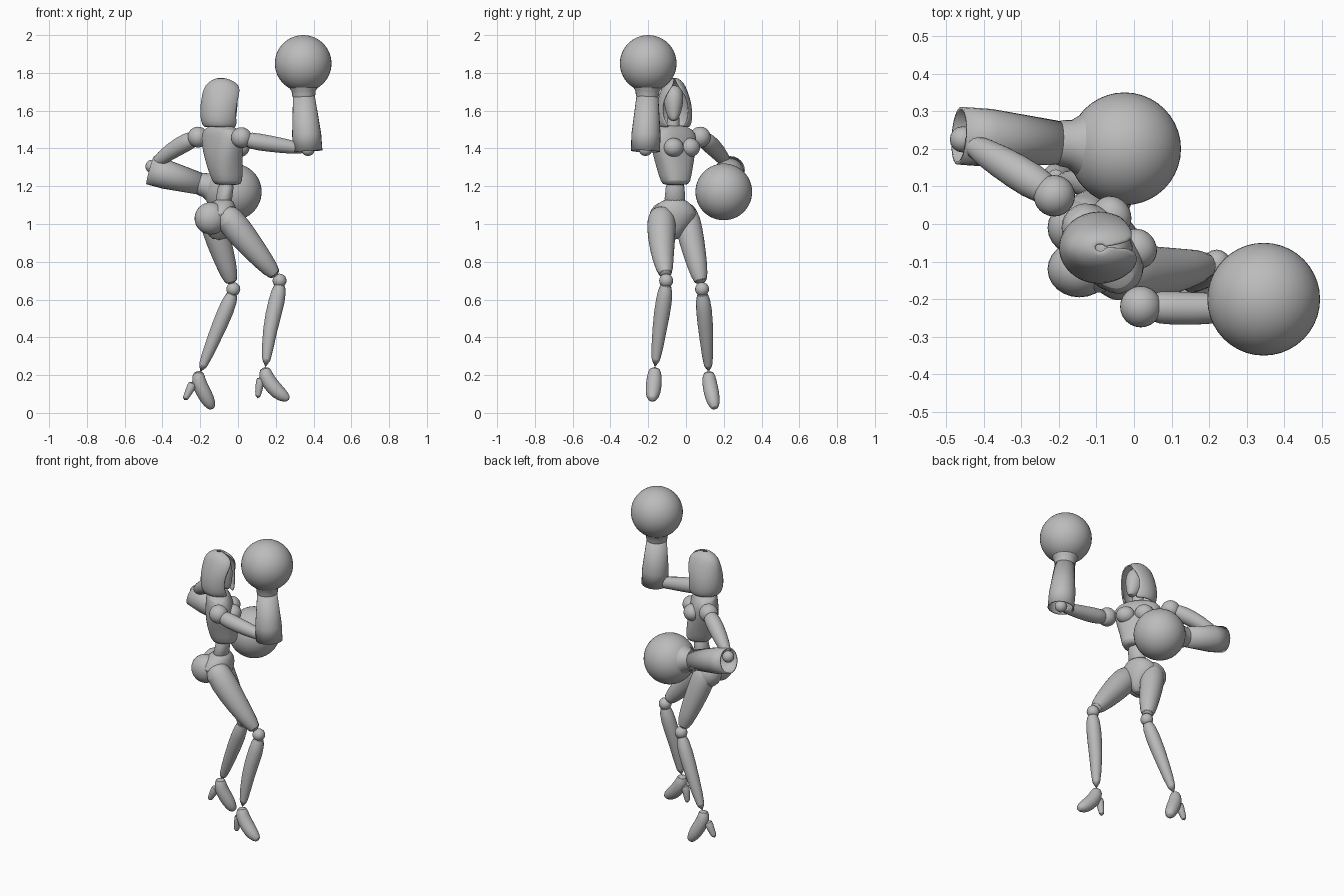
import bpy
import bmesh
import math
from mathutils import Vector, Matrix

cube = bpy.data.objects.get("Cube")
if cube:
    bpy.data.objects.remove(cube, do_unlink=True)

grey = bpy.data.materials.new("plain_grey")
grey.use_nodes = True
grey.diffuse_color = (0.5, 0.5, 0.5, 1)
grey.node_tree.nodes["Principled BSDF"].inputs["Base Color"].default_value = (0.5, 0.5, 0.5, 1)
parts = []


def finish(name, bm, subdiv=0, thick=0):
    bmesh.ops.recalc_face_normals(bm, faces=bm.faces)
    mesh = bpy.data.meshes.new(name)
    bm.to_mesh(mesh)
    bm.free()
    mesh.materials.append(grey)
    ob = bpy.data.objects.new(name, mesh)
    bpy.context.collection.objects.link(ob)
    if thick:
        mod = ob.modifiers.new("wall", 'SOLIDIFY')
        mod.thickness = thick
        mod.offset = -1
    if subdiv:
        ob.modifiers.new("smooth", 'SUBSURF').levels = subdiv
        ob.modifiers["smooth"].render_levels = subdiv
    parts.append(ob)
    return ob


def loft(name, rings, closed=True, caps=True, subdiv=0, thick=0):
    """Skin a list of point rings."""
    bm = bmesh.new()
    rows = [[bm.verts.new(p) for p in ring] for ring in rings]
    n = len(rows[0])
    for a, b in zip(rows, rows[1:]):
        for i in range(n if closed else n - 1):
            j = (i + 1) % n
            bm.faces.new((a[i], a[j], b[j], b[i]))
    if caps:
        bm.faces.new(rows[0])
        bm.faces.new(rows[-1])
    return finish(name, bm, subdiv, thick)


def tube(name, path, sides=16, caps=True, subdiv=1, thick=0):
    """Round limb through (x, y, z, radius) points."""
    pts = [Vector(p[:3]) for p in path]
    rings = []
    side = None
    for i, p in enumerate(pts):
        t = (pts[min(i + 1, len(pts) - 1)] - pts[max(i - 1, 0)]).normalized()
        if side is None:
            side = t.cross(Vector((0, 1, 0)))
        side = (side - t * side.dot(t)).normalized()
        up = t.cross(side)
        r = path[i][3]
        rings.append([p + r * (side * math.cos(a) + up * math.sin(a))
                      for a in (2 * math.pi * k / sides for k in range(sides))])
    return loft(name, rings, caps=caps, subdiv=subdiv, thick=thick)


def body(name, levels, power=0.85, sides=24):
    """Stack of (x, y, z, half depth, half width, yaw degrees) rings."""
    rings = []
    for x, y, z, d, w, yaw in levels:
        rot = Matrix.Rotation(math.radians(yaw), 3, 'Z')
        ring = []
        for k in range(sides):
            a = 2 * math.pi * k / sides
            c, s = math.cos(a), math.sin(a)
            v = Vector((d * math.copysign(abs(c) ** power, c),
                        w * math.copysign(abs(s) ** power, s), 0))
            ring.append(Vector((x, y, z)) + rot @ v)
        rings.append(ring)
    return loft(name, rings, subdiv=1)


def ball(name, centre, size, yaw=0, seg=24):
    """Sphere or ellipsoid."""
    if not isinstance(size, tuple):
        size = (size,) * 3
    bm = bmesh.new()
    mat = (Matrix.Translation(centre) @ Matrix.Rotation(math.radians(yaw), 4, 'Z')
           @ Matrix.Diagonal((*size, 1)))
    bmesh.ops.create_uvsphere(bm, u_segments=seg, v_segments=seg * 2 // 3, radius=1, matrix=mat)
    return finish(name, bm)


# Trunk
TURN = 38
body("ribcage", [(-.055, -.055, 1.205, .06, .06, 25), (-.055, -.055, 1.22, .078, .075, 28),
                 (-.07, -.06, 1.3, .088, .095, 33), (-.08, -.065, 1.38, .088, .122, TURN),
                 (-.085, -.065, 1.46, .078, .142, TURN), (-.09, -.07, 1.5, .065, .125, TURN),
                 (-.09, -.07, 1.525, .04, .06, TURN)])
body("waist", [(-.06, -.057, 1.23, .045, .055, 20), (-.07, -.058, 1.16, .04, .05, 12),
               (-.08, -.06, 1.1, .05, .065, 5)], 1)
body("pelvis", [(-.075, -.06, 1.135, .045, .055, 5), (-.085, -.062, 1.1, .07, .095, 5),
                (-.1, -.065, 1.06, .095, .13, 5), (-.11, -.065, 1.0, .095, .1, 5),
                (-.1, -.065, .95, .065, .05, 5), (-.1, -.065, .915, .035, .022, 5)], 1)
rot = Matrix.Rotation(math.radians(TURN), 3, 'Z')
for tag, s in (("left", 1), ("right", -1)):
    ball(tag + "_bust", Vector((-.08, -.065, 1.405)) + rot @ Vector((.07, s * .055, 0)),
         (.05, .055, .05), TURN)
    ball(tag + "_buttock", (-.145, -.065 + s * .055, 1.03), (.085, .075, .085))

# Head and hood
tube("neck", [(-.09, -.07, 1.48, .045), (-.085, -.068, 1.53, .033), (-.08, -.066, 1.6, .033)])
body("face", [(-.035, -.066, 1.545, .022, .016, 8), (-.05, -.066, 1.57, .042, .034, 8),
              (-.06, -.066, 1.62, .058, .048, 8), (-.065, -.066, 1.67, .062, .054, 8),
              (-.07, -.066, 1.715, .05, .045, 8), (-.07, -.066, 1.735, .02, .02, 8)], 1)
hood = []
for x, z, d, w, gap in ((-.09, 1.775, .012, .01, 4), (-.087, 1.765, .05, .035, 8),
                        (-.082, 1.735, .095, .06, 14), (-.08, 1.69, .11, .078, 42),
                        (-.088, 1.63, .112, .094, 50), (-.093, 1.57, .108, .098, 46),
                        (-.093, 1.53, .1, .093, 34), (-.092, 1.51, .085, .08, 28)):
    ring = []
    for k in range(25):
        a = math.radians(gap + (360 - 2 * gap) * k / 24 + 8)
        ring.append((x + d * math.cos(a), -.063 + w * math.sin(a), z))
    hood.append(ring)
loft("hood", hood, closed=False, caps=False, subdiv=1, thick=.01)

# Raised right arm and bent left arm, each ending in a large round fist
arms = {
    "right": dict(shoulder=(.018, -.22, 1.457), elbow=(.37, -.215, 1.395), fist=(.345, -.2, 1.85),
                  upper=[(.03, -.22, 1.45, .042), (.1, -.224, 1.435, .047),
                         (.22, -.226, 1.418, .042), (.37, -.215, 1.393, .03)],
                  rim=(.37, -.215, 1.385), wrist=(.348, -.204, 1.685)),
    "left": dict(shoulder=(-.212, .075, 1.46), elbow=(-.455, .225, 1.305), fist=(-.025, .2, 1.17),
                 upper=[(-.215, .08, 1.46, .04), (-.27, .113, 1.435, .05),
                        (-.35, .163, 1.39, .046), (-.455, .225, 1.31, .03)],
                 rim=(-.465, .235, 1.285), wrist=(-.19, .215, 1.21)),
}
for tag, a in arms.items():
    ball(tag + "_shoulder", a["shoulder"], .055)
    tube(tag + "_upper_arm", a["upper"])
    ball(tag + "_elbow", a["elbow"], .035, seg=16)
    rim, wrist, fist = (Vector(a[k]) for k in ("rim", "wrist", "fist"))
    mid = rim.lerp(wrist, .3)
    tube(tag + "_sleeve", [(*rim, .077), (*mid, .077), (*wrist, .057)],
         sides=24, caps=False, subdiv=0, thick=.008)
    tube(tag + "_cuff", [(*wrist.lerp(fist, t), r) for t, r in
                         ((-.08, .058), (0, .062), (.12, .064), (.32, .088), (.45, .095))],
         sides=24, subdiv=0)
    ball(tag + "_fist", fist, .15, seg=40)

# Legs with ball knees and heeled shoes
legs = {
    "right": dict(thigh=[(-.08, -.128, 1.08, .045), (-.055, -.13, 1.035, .082),
                         (.04, -.13, .92, .074), (.13, -.122, .81, .057), (.21, -.105, .715, .036)],
                  knee=(.22, -.105, .7),
                  calf=[(.225, -.105, .695, .032), (.208, -.115, .6, .047),
                        (.168, -.14, .45, .04), (.145, -.165, .235, .024)],
                  shoe=[(.142, -.165, .245, .028), (.145, -.167, .19, .042),
                        (.19, -.172, .13, .043), (.235, -.177, .09, .037), (.272, -.18, .07, .016)],
                  heel=[(.125, -.165, .19, .03), (.112, -.165, .14, .02), (.104, -.165, .075, .016)]),
    "left": dict(thigh=[(-.14, 0, 1.085, .045), (-.14, .003, 1.035, .075),
                        (-.1, .033, .9, .068), (-.06, .06, .78, .055), (-.03, .082, .675, .036)],
                 knee=(-.025, .085, .655),
                 calf=[(-.022, .085, .65, .032), (-.06, .095, .55, .046),
                       (-.125, .108, .4, .038), (-.202, .12, .21, .024)],
                 shoe=[(-.207, .12, .225, .028), (-.213, .122, .17, .04),
                       (-.18, .135, .105, .042), (-.15, .147, .05, .035), (-.133, .155, .02, .016)],
                 heel=[(-.235, .12, .165, .03), (-.258, .118, .115, .02), (-.285, .115, .065, .016)]),
}
for tag, leg in legs.items():
    for part in ("thigh", "calf", "shoe", "heel"):
        tube(tag + "_" + part, leg[part])
    ball(tag + "_knee", leg["knee"], .037, seg=16)

# Smooth shading with sharp creases kept
bpy.ops.object.select_all(action='DESELECT')
for ob in parts:
    ob.select_set(True)
bpy.context.view_layer.objects.active = parts[0]
bpy.ops.object.shade_smooth_by_angle(angle=math.radians(40))
